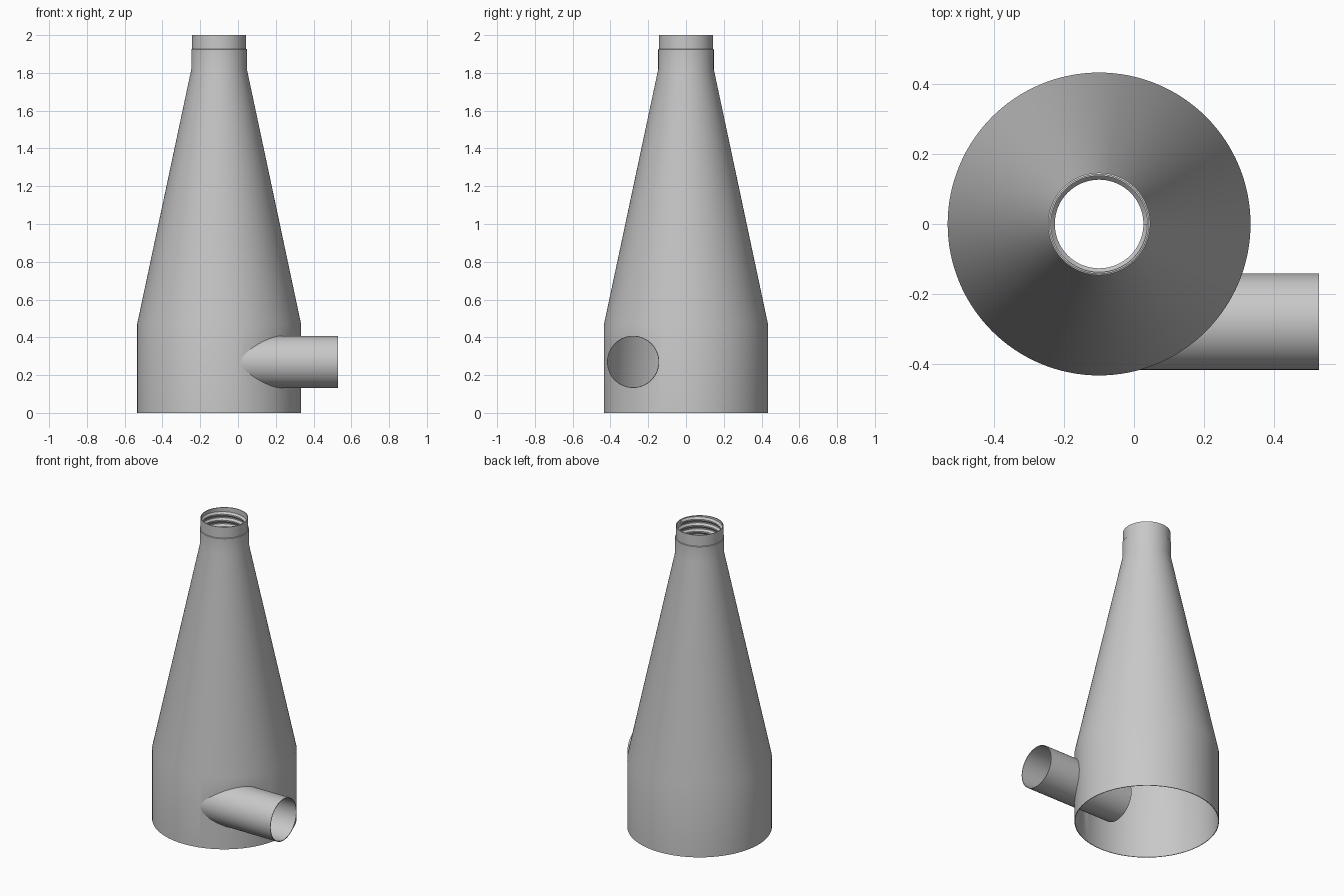
import bpy
import bmesh
from math import cos, sin, tau, radians
from mathutils import Matrix

if "Cube" in bpy.data.objects:
    bpy.data.objects.remove(bpy.data.objects["Cube"])

# One grey for every part
grey = bpy.data.materials.new("plain grey")
grey.use_nodes = True
colour = (0.58, 0.58, 0.58, 1)
grey.diffuse_color = colour
grey.node_tree.nodes["Principled BSDF"].inputs["Base Color"].default_value = colour

AXIS_X = -0.10
SEGMENTS = 128


def finish(name, bm, place):
    bmesh.ops.recalc_face_normals(bm, faces=bm.faces)
    bm.transform(place)
    mesh = bpy.data.meshes.new(name)
    bm.to_mesh(mesh)
    bm.free()
    mesh.materials.append(grey)
    obj = bpy.data.objects.new(name, mesh)
    bpy.context.collection.objects.link(obj)
    return obj


def lathe(name, profile, place):
    """Spin a closed (radius, height) loop around z."""
    bm = bmesh.new()
    rings = []
    for i in range(SEGMENTS):
        a = tau * i / SEGMENTS
        rings.append([bm.verts.new((r * cos(a), r * sin(a), z)) for r, z in profile])
    n = len(profile)
    for i in range(SEGMENTS):
        a, b = rings[i], rings[(i + 1) % SEGMENTS]
        for j in range(n):
            k = (j + 1) % n
            bm.faces.new((a[j], b[j], b[k], a[k]))
    return finish(name, bm, place)


def smooth(obj):
    bpy.ops.object.select_all(action="DESELECT")
    obj.select_set(True)
    bpy.context.view_layer.objects.active = obj
    bpy.ops.object.shade_smooth_by_angle(angle=radians(30))


upright = Matrix.Translation((AXIS_X, 0, 0))
sideways = Matrix.Translation((AXIS_X, -0.28, 0.27)) @ Matrix.Rotation(radians(90), 4, "Y")

# Thin-walled drum, cone and stepped neck
outer = [(0.434, 0), (0.434, 0.47), (0.147, 1.82), (0.147, 1.925), (0.143, 1.927), (0.143, 2.0)]
inner = [(0.138, 2.0), (0.138, 1.82), (0.430, 0.468), (0.430, 0)]
body = lathe("cone_body", outer + inner, upright)

# Opening where the inlet passes through the drum wall
bm = bmesh.new()
bmesh.ops.create_cone(bm, cap_ends=True, segments=SEGMENTS, radius1=0.136,
                      radius2=0.136, depth=0.7)
cutter = finish("inlet_cutter", bm, sideways @ Matrix.Translation((0, 0, 0.35)))
cutter.hide_render = True
cut = body.modifiers.new("inlet opening", "BOOLEAN")
cut.operation = "DIFFERENCE"
cut.solver = "EXACT"
cut.object = cutter
bpy.context.view_layer.objects.active = body
bpy.ops.object.modifier_apply(modifier=cut.name)
bpy.data.objects.remove(cutter)

# Tangential inlet tube, running on inside the drum
pipe = lathe("inlet_pipe", [(0.138, 0), (0.138, 0.63), (0.134, 0.63), (0.134, 0)], sideways)

# Screw thread inside the neck
bm = bmesh.new()
TURNS, PITCH, STEPS = 4, 0.04, 64
section = [(0.139, -0.017), (0.127, -0.004), (0.127, 0.004), (0.139, 0.017)]
previous = None
for i in range(TURNS * STEPS + 1):
    t = i / STEPS
    a = tau * t
    row = [bm.verts.new((r * cos(a), r * sin(a), 1.822 + PITCH * t + z)) for r, z in section]
    if previous:
        for j in range(len(section)):
            k = (j + 1) % len(section)
            bm.faces.new((previous[j], row[j], row[k], previous[k]))
    else:
        bm.faces.new(row)
    previous = row
bm.faces.new(previous[::-1])
thread = finish("neck_thread", bm, upright)

for part in (body, pipe, thread):
    smooth(part)
